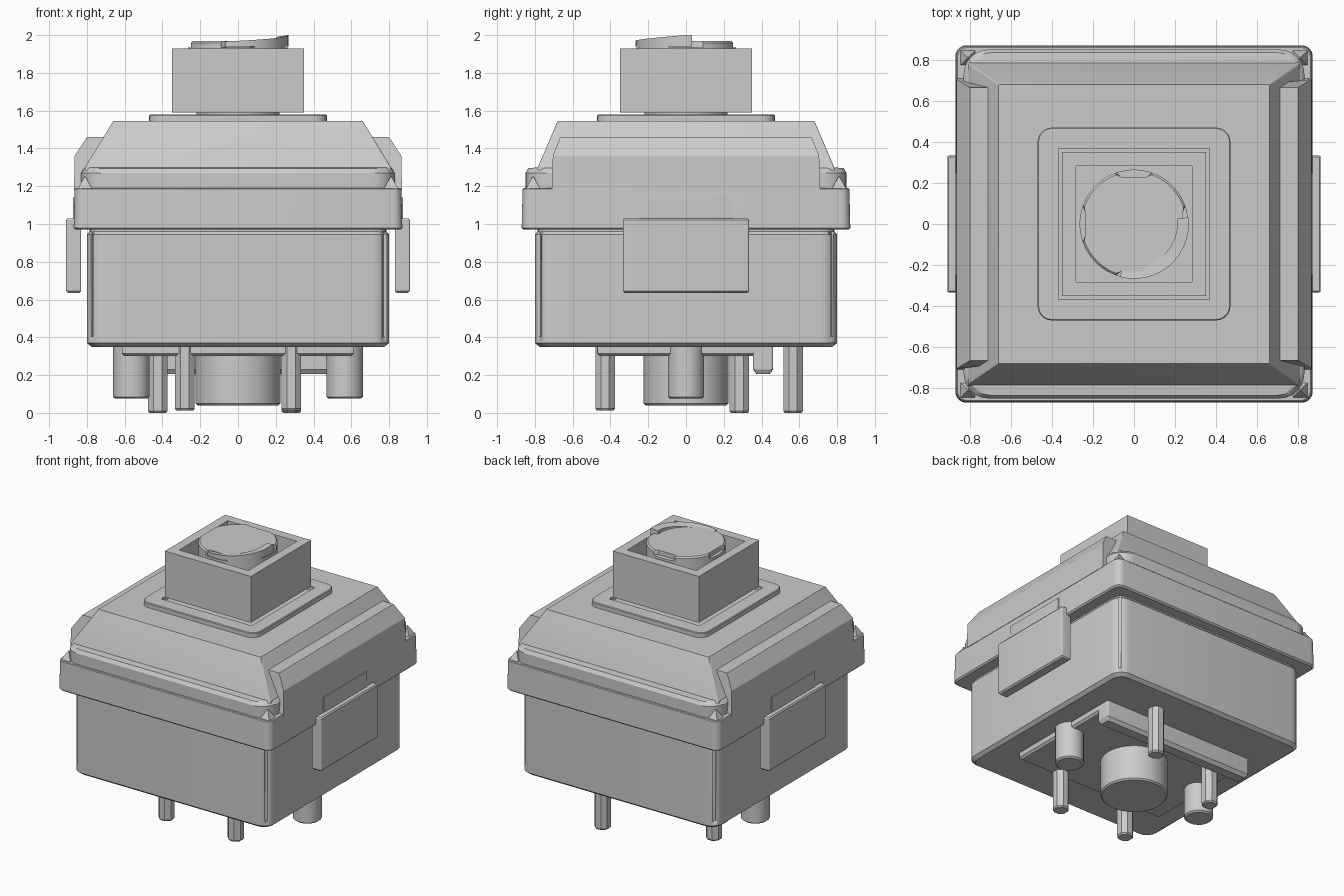
import bpy, bmesh, math
from mathutils import Matrix

if "Cube" in bpy.data.objects:
    bpy.data.objects.remove(bpy.data.objects["Cube"])

grey = bpy.data.materials.new("plain_grey")
grey.diffuse_color = (0.6, 0.6, 0.6, 1)
grey.use_nodes = True
grey.node_tree.nodes["Principled BSDF"].inputs["Base Color"].default_value = grey.diffuse_color


def finish(name, bm, angle=30):
    bmesh.ops.remove_doubles(bm, verts=bm.verts, dist=1e-5)
    bmesh.ops.recalc_face_normals(bm, faces=bm.faces)
    me = bpy.data.meshes.new(name)
    bm.to_mesh(me)
    bm.free()
    me.materials.append(grey)
    ob = bpy.data.objects.new(name, me)
    bpy.context.collection.objects.link(ob)
    bpy.ops.object.select_all(action='DESELECT')
    ob.select_set(True)
    bpy.context.view_layer.objects.active = ob
    bpy.ops.object.shade_smooth_by_angle(angle=math.radians(angle))
    return ob


def loft(name, rings, loc=(0, 0), angle=30):
    """Join rings of equal point count, each a list of (x, y, z), and cap both ends."""
    bm = bmesh.new()
    vs = [[bm.verts.new((x + loc[0], y + loc[1], z)) for x, y, z in r] for r in rings]
    n = len(vs[0])
    for a, b in zip(vs, vs[1:]):
        for i in range(n):
            j = (i + 1) % n
            bm.faces.new((a[i], a[j], b[j], b[i]))
    bm.faces.new(vs[0][::-1])
    bm.faces.new(vs[-1])
    return finish(name, bm, angle)


def rrect(hx, hy, r, z, seg=6):
    """Rounded rectangle ring."""
    pts = []
    for q, (sx, sy) in enumerate([(1, 1), (-1, 1), (-1, -1), (1, -1)]):
        for k in range(seg + 1):
            a = math.pi / 2 * (q + k / seg)
            pts.append((sx * (hx - r) + r * math.cos(a), sy * (hy - r) + r * math.sin(a), z))
    return pts


def circle(r, z, n=40):
    return [(r * math.cos(2 * math.pi * (i + .5) / n), r * math.sin(2 * math.pi * (i + .5) / n), z)
            for i in range(n)]


def rounded(name, *sections, loc=(0, 0)):
    return loft(name, [rrect(*s) for s in sections], loc)


# lower housing with a slit in each corner
housing = rounded("lower_housing", (.775, .775, .07, .35), (.8, .8, .09, .37),
                  (.8, .8, .09, .945), (.785, .785, .08, .96), (.785, .785, .08, .99))
bm = bmesh.new()
for q in range(4):
    a = math.pi / 4 + q * math.pi / 2
    m = Matrix.Rotation(a, 4, 'Z') @ Matrix.Translation((1.1, 0, .68)) @ Matrix.Diagonal((.04, .018, .55, 1))
    bmesh.ops.create_cube(bm, size=1, matrix=m)
cutter = finish("slit_cutter", bm)
cutter.hide_render = True
cutter.hide_set(True)
mod = housing.modifiers.new("slits", 'BOOLEAN')
mod.object = cutter
mod.solver = 'EXACT'

# flange, rim and sloped top shell
rounded("flange", (.86, .86, .05, .97), (.87, .87, .05, .98), (.865, .865, .05, 1.185), (.86, .86, .05, 1.19))
rounded("rim_lip", (.83, .85, .12, 1.18), (.83, .85, .12, 1.27), (.815, .835, .12, 1.295), (.80, .785, .02, 1.30))
rounded("top_shell", (.81, .79, .01, 1.28), (.81, .785, .01, 1.30), (.66, .68, .004, 1.545))

for sx, side in ((-1, "left"), (1, "right")):
    # stepped shoulder on each side
    bm = bmesh.new()
    prof = [(.5, 1.18, .71), (.868, 1.18, .71), (.865, 1.36, .705), (.80, 1.46, .665), (.5, 1.46, .665)]
    a = [bm.verts.new((sx * x, -y, z)) for x, z, y in prof]
    b = [bm.verts.new((sx * x, y, z)) for x, z, y in prof]
    bm.faces.new(a)
    bm.faces.new(b)
    for i in range(5):
        j = (i + 1) % 5
        bm.faces.new((a[i], a[j], b[j], b[i]))
    finish(side + "_shoulder", bm, 20)
    # mounting clip and its backing panel in the flange
    rounded(side + "_clip", (.03, .325, .005, .635), (.04, .333, .008, .645), (.04, .333, .008, 1.02),
            (.033, .327, .005, 1.03), loc=(sx * .87, 0))
    rounded(side + "_clip_panel", (.01, .25, .002, 1.0), (.01, .25, .002, 1.14), loc=(sx * .863, 0))
    # round locating peg
    loft(side + "_peg", [circle(.085, .075, 24), circle(.097, .085, 24), circle(.097, .37, 24)], (sx * .565, 0))
    # small corner points on the flange
    for sy, end in ((-1, "front"), (1, "back")):
        loft(f"{side}_{end}_corner_point",
             [circle(.055, 1.185, 4), circle(.004, 1.25, 4)], (sx * .81, sy * .81))

# raised collar with the square well for the stem
rounded("collar", (.47, .47, .07, 1.53), (.47, .47, .07, 1.575), (.465, .465, .065, 1.58),
        (.368, .368, 0, 1.58), (.368, .368, 0, 1.55))

# stem: hollow square box, neck below it and the round post inside
rounded("stem_box", (.35, .35, 0, 1.59), (.35, .35, 0, 1.93), (.282, .282, 0, 1.93), (.282, .282, 0, 1.62))
loft("stem_neck", [circle(.22, 1.54), circle(.22, 1.6)])
loft("stem_post", [circle(.265, 1.61, 64), circle(.265, 1.935, 64)])


def notched(r, z):
    out = []
    for x, y, _ in circle(r, z, 64):
        if abs(y) < .07:
            x = math.copysign(min(abs(x), .24), x)
        if abs(x) < .07:
            y = math.copysign(min(abs(y), .23), y)
        out.append((x, y, z))
    return out


loft("stem_cap", [notched(.265, 1.93), notched(.265, 1.958), notched(.255, 1.968)])

# rising ramp on the front right of the cap
ramp = []
for k in range(17):
    t = k / 16
    a = math.radians(-105 + 112 * t)
    top = 1.967 + .033 * min(1, t * 1.08) ** 1.3
    c, s = math.cos(a), math.sin(a)
    ramp.append([(r * c, r * s, z) for r, z in ((.21, 1.94), (.267, 1.94), (.267, top), (.21, top - .008))])
loft("cap_ramp", ramp)

# underside: plate, cross bar, centre post and four pins
rounded("bottom_plate", (.6, .445, .01, .30), (.615, .46, .01, .315), (.615, .46, .01, .37), loc=(0, -.01))
rounded("bottom_bar", (.60, .035, .01, .205), (.615, .053, .01, .23), (.615, .053, .01, .37), loc=(0, .408))
loft("centre_post", [circle(.215, .04), circle(.225, .05), circle(.225, .37)])
for i, (x, y, z) in enumerate([(-.425, .282, 0), (.282, .567, 0), (-.282, -.428, .012), (.282, -.428, .012)]):
    loft(f"pin_{i + 1}", [circle(.048, z, 8), circle(.056, z + .01, 8), circle(.056, .37, 8)], (x, y))
